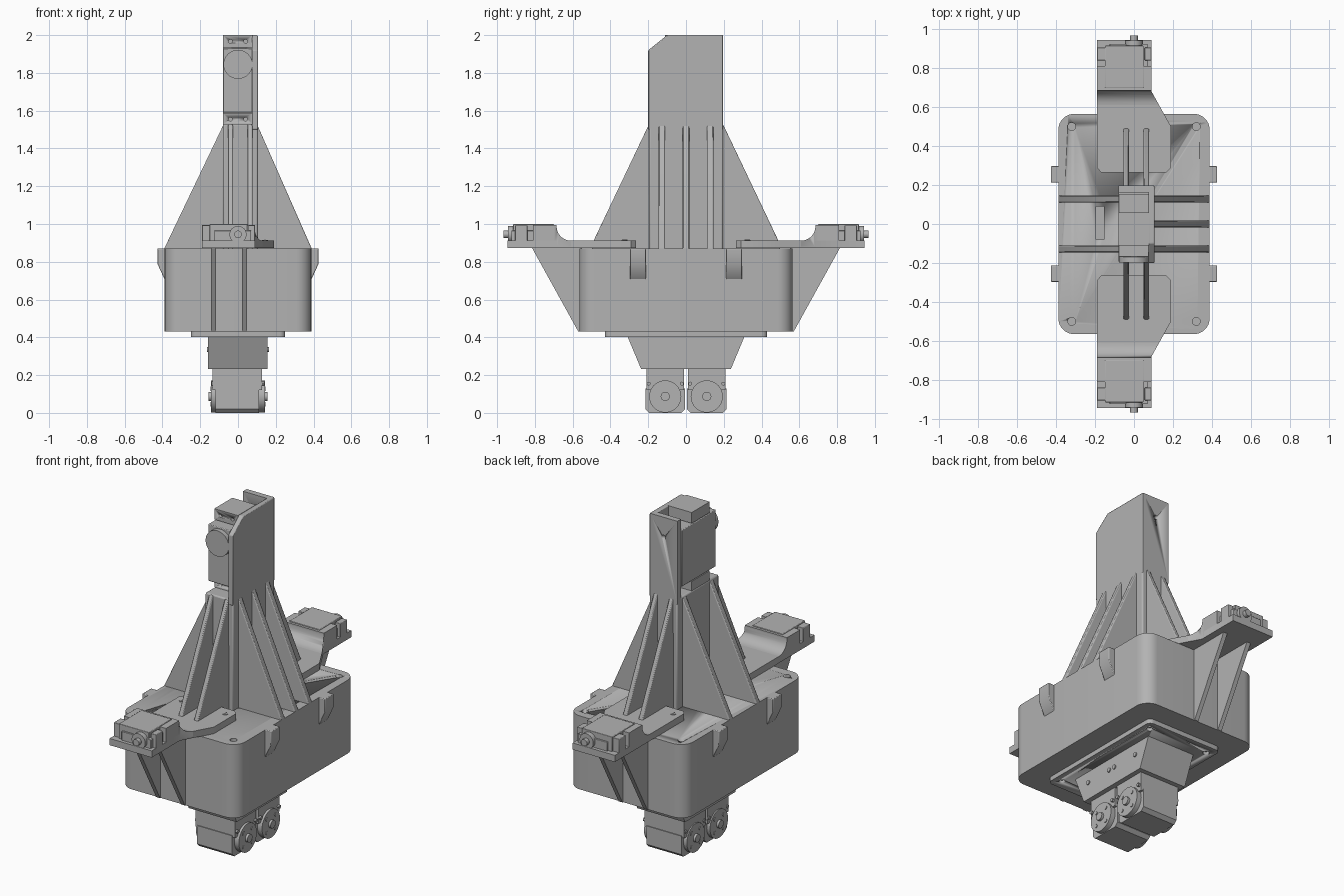
import bpy, bmesh, math
from mathutils import Vector

if "Cube" in bpy.data.objects:
    bpy.data.objects.remove(bpy.data.objects["Cube"])

GREY = (0.45, 0.45, 0.45, 1)
mat = bpy.data.materials.new("plain grey")
mat.use_nodes = True
mat.diffuse_color = GREY
mat.node_tree.nodes["Principled BSDF"].inputs["Base Color"].default_value = GREY


def finish(name, bm, bevel=0):
    bmesh.ops.recalc_face_normals(bm, faces=bm.faces)
    mesh = bpy.data.meshes.new(name)
    bm.to_mesh(mesh)
    bm.free()
    mesh.materials.append(mat)
    ob = bpy.data.objects.new(name, mesh)
    bpy.context.collection.objects.link(ob)
    if bevel:
        mod = ob.modifiers.new("soft edges", "BEVEL")
        mod.width, mod.segments = bevel, 2
        mod.limit_method = "ANGLE"
    bpy.ops.object.select_all(action="DESELECT")
    bpy.context.view_layer.objects.active = ob
    ob.select_set(True)
    bpy.ops.object.shade_smooth_by_angle(angle=math.radians(30))
    return ob


def prism(name, pts, axis, lo, hi, bevel=0):
    """Extrude a 2D outline along an axis; outline uses the other two axes in order."""
    bm = bmesh.new()
    k = "xyz".index(axis)

    def place(p, d):
        c = list(p)
        c.insert(k, d)
        return Vector(c)
    face = bm.faces.new([bm.verts.new(place(p, lo)) for p in pts])
    out = bmesh.ops.extrude_face_region(bm, geom=[face])
    verts = [v for v in out["geom"] if isinstance(v, bmesh.types.BMVert)]
    bmesh.ops.translate(bm, verts=verts, vec=place((0, 0), hi - lo))
    return finish(name, bm, bevel)


def box(name, x, y, z, bevel=0):
    return prism(name, [(x[0], y[0]), (x[1], y[0]), (x[1], y[1]), (x[0], y[1])], "z", *z, bevel)


def disc(name, axis, center, r, lo, hi, n=32):
    ring = [(center[0] + r * math.cos(math.tau * i / n),
             center[1] + r * math.sin(math.tau * i / n)) for i in range(n)]
    return prism(name, ring, axis, lo, hi)


def rounded(hx, hy, r, n=8):
    pts = []
    for q, (sx, sy) in enumerate([(1, 1), (-1, 1), (-1, -1), (1, -1)]):
        for i in range(n + 1):
            a = math.pi / 2 * (q + i / n)
            pts.append((sx * (hx - r) + r * math.cos(a), sy * (hy - r) + r * math.sin(a)))
    return pts


def cut(target, cutters):
    for c in cutters:
        mod = target.modifiers.new("cut", "BOOLEAN")
        mod.operation, mod.solver, mod.object = "DIFFERENCE", "EXACT", c
        c.hide_render = True
        c.hide_viewport = True
        c.display_type = "WIRE"


# main housing with corner holes and a cable slot
housing = prism("housing", rounded(0.388, 0.565, 0.08), "z", 0.43, 0.87)
holes = [disc("housing_hole_cutter", "z", (sx * 0.32, sy * 0.5), 0.02, 0.8, 0.9, 20)
         for sx in (-1, 1) for sy in (-1, 1)]
holes.append(box("slot_cutter", (-0.195, -0.155), (-0.08, 0.09), (0.8, 0.9)))
cut(housing, holes)

# side latches
for sx in (-1, 1):
    for y in (-0.255, 0.255):
        prism("side_latch", [(sx * 0.38, 0.70), (sx * 0.39, 0.71), (sx * 0.427, 0.79),
                             (sx * 0.427, 0.87), (sx * 0.38, 0.87)], "y", y - 0.042, y + 0.042, 0.004)

# central post and tapering ribs
box("post", (-0.08, 0.105), (-0.197, 0.197), (0.86, 1.53), 0.008)
for s, x0, ys in ((1, 0.1, (-0.128, 0, 0.128)), (-1, -0.075, (-0.128, 0.128))):
    for y in ys:
        prism("side_rib", [(x0, 0.86), (s * 0.388, 0.86), (s * 0.388, 0.875), (x0, 1.53)],
              "y", y - 0.018, y + 0.018, 0.006)
for s in (-1, 1):
    for x in (-0.04, 0.063):
        prism("end_rib", [(s * 0.19, 0.86), (s * 0.5, 0.86), (s * 0.49, 0.91), (s * 0.195, 1.53)],
              "x", x - 0.014, x + 0.014, 0.005)

# tower: side wall, back flange and upright servo
prism("tower_wall", [(-0.2, 1.5), (0.197, 1.5), (0.197, 2.0), (-0.1, 2.0), (-0.2, 1.92)],
      "x", 0.075, 0.105, 0.005)
back = box("tower_back", (-0.08, 0.1), (0.162, 0.197), (1.5, 2.0))
cut(back, [disc("back_hole_cutter", "y", (0.01, 1.88), 0.013, 0.14, 0.22, 16)])
box("tower_servo", (-0.08, 0.076), (-0.17, 0.155), (1.59, 1.93), 0.004)
disc("tower_servo_horn", "y", (0, 1.845), 0.077, -0.197, -0.16)
for lo, hi, zh in ((1.53, 1.587, 1.555), (1.935, 2.0, 1.967)):
    tab = box("tower_servo_mount", (-0.08, 0.076), (-0.11, 0.06), (lo, hi))
    cut(tab, [disc("mount_hole_cutter", "y", (x, zh), 0.01, -0.13, -0.07, 14)
              for x in (-0.04, 0.04)])

# end arms: curved plate, gussets and flat-lying servo
for s in (-1, 1):
    outline = [(-0.19, 0.29), (-0.17, 0.265), (0.165, 0.265), (0.19, 0.29), (0.19, 0.5),
               (0.09, 0.68), (0.09, 0.945), (-0.19, 0.945)]
    arm = prism("arm_plate", [(x, s * y) for x, y in outline], "z", 0.872, 0.912)
    for x in (-0.143, 0.143):
        disc("arm_screw", "z", (x, s * 0.325), 0.016, 0.9, 0.915, 20)
        box("arm_screw_slot", (x - 0.002, x + 0.002), (s * 0.325 - 0.015, s * 0.325 + 0.015),
            (0.91, 0.917))
    # concave rise from the plate to the servo seat, trimmed to the arm's plan
    curve = [(0.61 + 0.075 * math.sin(a), 0.987 - 0.075 * math.cos(a))
             for a in [math.pi / 2 * i / 8 for i in range(9)]]
    rise = [(0.61, 0.88)] + curve + [(0.70, 0.995), (0.70, 0.88)]
    ramp = prism("arm_rise", [(s * y, z) for y, z in rise], "x", -0.19, 0.13)
    cut(ramp, [prism("rise_trim_cutter", [(x, s * y) for x, y in
               ((0.1345, 0.6), (0.09, 0.68), (0.09, 0.75), (0.3, 0.75), (0.3, 0.6))],
               "z", 0.8, 1.1)])
    seat = box("servo_seat", (-0.19, 0.09), sorted((s * 0.685, s * 0.81)), (0.9, 0.995))
    box("servo_top_plate", (-0.15, 0.05), sorted((s * 0.70, s * 0.915)), (0.9, 1.0), 0.003)
    box("servo_gearbox", (-0.125, 0.07), sorted((s * 0.8, s * 0.925)), (0.9, 0.965), 0.003)
    for x in ((-0.19, -0.135), (0.055, 0.09)):
        box("servo_ear", x, sorted((s * 0.84, s * 0.905)), (0.9, 0.993), 0.003)
    disc("servo_boss", "y", (0, 0.945), 0.045, *sorted((s * 0.9, s * 0.943)))
    disc("servo_shaft", "y", (0, 0.945), 0.02, *sorted((s * 0.9, s * 0.967)), 20)
    for x in (-0.13, 0.035):
        prism("arm_gusset", [(s * 0.55, 0.43), (s * 0.57, 0.43), (s * 0.815, 0.873),
                             (s * 0.55, 0.873)], "x", x - 0.013, x + 0.013)

# underside: mounting plate, hopper bracket and screws
base = prism("mounting_plate", rounded(0.25, 0.43, 0.03), "z", 0.403, 0.432)
cut(base, [disc("plate_hole_cutter", "z", (sx * 0.2, sy * 0.37), 0.018, 0.39, 0.42, 16)
           for sx in (-1, 1) for sy in (-1, 1)])
prism("lower_bracket", [(-0.31, 0.405), (0.31, 0.405), (0.238, 0.233), (-0.238, 0.233)],
      "x", -0.16, 0.157)
for sx in (-1, 1):
    for y in (-0.198, -0.022, 0.022, 0.198):
        disc("bracket_screw", "x", (y, 0.335), 0.013, *sorted((sx * 0.15, sx * 0.163)), 16)

# twin drive servos with a wheel on each side
for y in (-0.11, 0.11):
    prism("drive_servo", [(y - 0.105, 0.02), (y - 0.085, 0), (y + 0.085, 0), (y + 0.105, 0.02),
                          (y + 0.105, 0.13), (y - 0.105, 0.13)], "x", -0.12, 0.112)
    box("drive_servo_frame", (-0.135, 0.128), (y - 0.1, y + 0.1), (0.12, 0.24))
    for s in (-1, 1):
        disc("drive_wheel", "x", (y, 0.087), 0.085, *sorted((s * 0.1, s * 0.142)))
        disc("wheel_hub", "x", (y, 0.087), 0.024, *sorted((s * 0.13, s * 0.156)), 20)
        for k in range(4):
            a = math.pi / 4 + k * math.pi / 2
            disc("wheel_bolt", "x", (y + 0.058 * math.cos(a), 0.087 + 0.058 * math.sin(a)),
                 0.011, *sorted((s * 0.13, s * 0.146)), 12)
        for d in (-0.088, 0.088):
            disc("frame_screw", "x", (y + d, 0.155), 0.01, *sorted((s * 0.12, s * 0.141)), 12)
